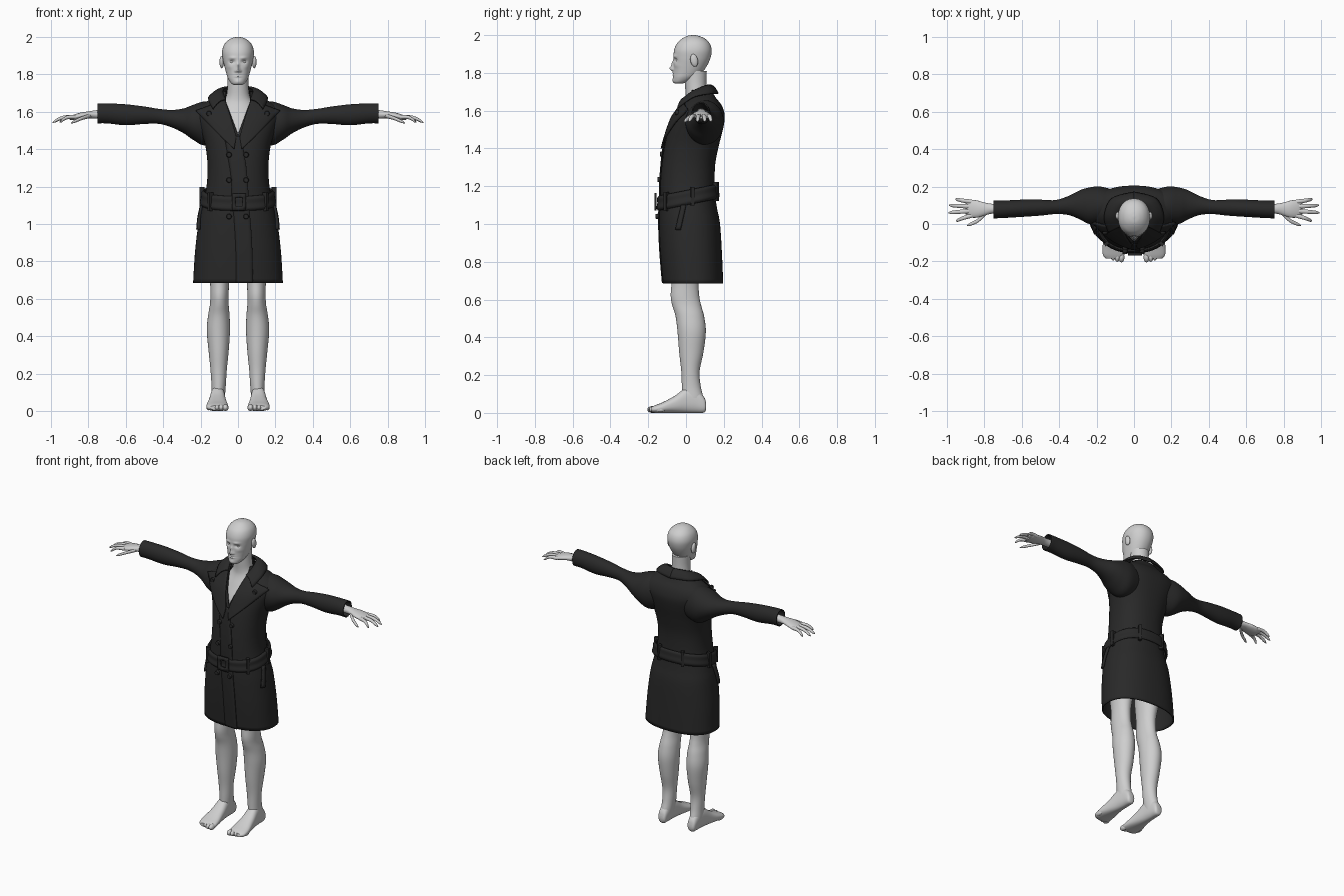
import bpy, bmesh, math
from mathutils import Vector, Matrix
from mathutils.bvhtree import BVHTree

cube = bpy.data.objects.get("Cube")
if cube:
    bpy.data.objects.remove(cube)


def material(name, value):
    m = bpy.data.materials.new(name)
    m.use_nodes = True
    m.diffuse_color = (value, value, value, 1)
    m.node_tree.nodes["Principled BSDF"].inputs["Base Color"].default_value = (value, value, value, 1)
    return m


SKIN, CLOTH = material("pale skin", 0.62), material("black cloth", 0.022)


def spline(keys, u):
    """Catmull-Rom point at u (0..1) along the keys."""
    f = u * (len(keys) - 1)
    i = min(int(f), len(keys) - 2)
    t = f - i
    a, b, c, d = (keys[max(0, min(len(keys) - 1, i + k))] for k in (-1, 0, 1, 2))
    return [q + 0.5 * t * (r - p + t * (2*p - 5*q + 4*r - s + t * (3*(q - r) + s - p)))
            for p, q, r, s in zip(a, b, c, d)]


def finish(name, bm, mat, shell=0, angle=50):
    bmesh.ops.remove_doubles(bm, verts=bm.verts, dist=1e-5)
    bmesh.ops.recalc_face_normals(bm, faces=bm.faces)
    me = bpy.data.meshes.new(name)
    bm.to_mesh(me)
    bm.free()
    ob = bpy.data.objects.new(name, me)
    bpy.context.collection.objects.link(ob)
    me.materials.append(mat)
    bpy.ops.object.select_all(action="DESELECT")
    ob.select_set(True)
    bpy.context.view_layer.objects.active = ob
    bpy.ops.object.shade_smooth_by_angle(angle=math.radians(angle))
    if shell:
        mod = ob.modifiers.new("thickness", "SOLIDIFY")
        mod.thickness, mod.offset = abs(shell), (-1 if shell > 0 else 0)
    return ob


def loft(keys, axes="xyz", n=2.0, seg=48, sub=5, side=1, cap=True, gap=None, sculpt=None):
    """Skin superellipse rings; a key is (s, u low, u high, v low, v high)."""
    bm = bmesh.new()
    rings, count = [], (len(keys) - 1) * sub
    for k in range(count + 1):
        s, u0, u1, v0, v1 = spline(keys, k / count)
        start = gap(s, (u1 - u0) / 2, n) if gap else 0
        ring = []
        for j in range(seg + 1):
            t = start + (2 * math.pi - 2 * start) * j / seg
            a, b = math.sin(t), -math.cos(t)
            p = dict(zip(axes, (
                (u0 + u1) / 2 + (u1 - u0) / 2 * math.copysign(abs(a) ** (2 / n), a),
                (v0 + v1) / 2 + (v1 - v0) / 2 * math.copysign(abs(b) ** (2 / n), b), s)))
            co = Vector((p["x"] * side, p["y"], p["z"]))
            ring.append(bm.verts.new(sculpt(co) if sculpt else co))
        rings.append(ring)
    for a, b in zip(rings, rings[1:]):
        for j in range(seg):
            bm.faces.new((a[j], a[j + 1], b[j + 1], b[j]))
    if cap:
        bm.faces.new(rings[0][:-1])
        bm.faces.new(rings[-1][:-1])
    return bm


def sheet(name, fn, nu, nv, shell):
    bm = bmesh.new()
    g = [[bm.verts.new(fn(i / nu, j / nv)) for j in range(nv + 1)] for i in range(nu + 1)]
    for i in range(nu):
        for j in range(nv):
            bm.faces.new((g[i][j], g[i + 1][j], g[i + 1][j + 1], g[i][j + 1]))
    return finish(name, bm, CLOTH, -shell)


def upright(rows):
    """Rows of (z, half width, front y, back y) as loft keys."""
    return [(z, -r, r, f, b) for z, r, f, b in rows]


# Coat body, open in a V above the chest
COAT = upright([(.685, .24, -.122, .197), (.85, .23, -.136, .19), (1.0, .212, -.142, .18),
                (1.08, .195, -.14, .165), (1.14, .18, -.136, .156), (1.22, .166, -.135, .152),
                (1.32, .163, -.127, .155), (1.42, .175, -.112, .175), (1.5, .2, -.092, .195),
                (1.56, .222, -.07, .205), (1.6, .228, -.045, .2), (1.635, .2, -.02, .185),
                (1.665, .15, 0, .16), (1.69, .098, .005, .145), (1.71, .078, .008, .13)])


def neckline(z, r, n):
    w = max(0, min(.067, .067 * (z - 1.48) / .18))
    return math.asin(min(.9, w / r) ** (n / 2))


SLEEVE = [(.1, .02, .18, 1.44, 1.65), (.18, 0, .2, 1.42, 1.655), (.24, 0, .195, 1.45, 1.637),
          (.29, .025, .18, 1.485, 1.618), (.35, .048, .15, 1.515, 1.61), (.42, .053, .128, 1.535, 1.615),
          (.5, .045, .13, 1.535, 1.628), (.6, .038, .13, 1.528, 1.64), (.7, .032, .125, 1.538, 1.645),
          (.752, .03, .125, 1.538, 1.645)]
trees = []
for bm in [loft(COAT, n=2.3)] + [loft(SLEEVE, "yzx", side=s) for s in (1, -1)]:
    trees.append(BVHTree.FromBMesh(bm))
    bm.free()


def on_coat(origin, direction, lift):
    """Point on the coat's outer surface, lifted towards the origin."""
    o, d = Vector(origin), Vector(direction)
    hits = [h[3] for h in (t.ray_cast(o, d) for t in trees) if h[0]]
    return o + d * (min(hits, default=1) - lift)


def front(x, z, lift):
    return on_coat((x, -1, z), (0, 1, 0), lift)


finish("coat_body", loft(COAT, n=2.3, seg=72, cap=False, gap=neckline), CLOTH, .008)

# Neck and chest
finish("neck_and_chest", loft(upright([
    (1.4, .13, -.09, .12), (1.5, .15, -.07, .15), (1.58, .13, -.035, .15), (1.64, .09, -.008, .13),
    (1.68, .064, -.002, .112), (1.74, .056, -.006, .108), (1.81, .056, -.01, .11)])), SKIN)

# Head with sculpted face: (x, z, width, height, push)
FACE = [(0, 1.822, .011, .012, .02), (0, 1.845, .008, .018, .011), (0, 1.789, .02, .004, .005),
        (0, 1.801, .018, .004, .005), (0, 1.76, .018, .012, .005), (.013, 1.817, .006, .006, .006),
        (.032, 1.868, .015, .009, -.011), (.03, 1.888, .018, .007, .005), (.045, 1.84, .015, .012, .003)]


def face(co):
    if co.y < 0.02:
        for x, z, w, h, push in FACE:
            for sx in ((1, -1) if x else (1,)):
                co.y -= push * math.exp(-((co.x - sx * x) / w) ** 2 - ((co.z - z) / h) ** 2)
    return co


finish("head", loft(upright([
    (1.743, .02, -.058, -.02), (1.752, .036, -.066, .01), (1.775, .052, -.068, .055),
    (1.8, .061, -.066, .085), (1.84, .072, -.066, .112), (1.88, .081, -.066, .13),
    (1.92, .085, -.063, .136), (1.955, .076, -.048, .126), (1.98, .056, -.022, .102),
    (1.995, .03, .005, .07), (2.0, .006, .033, .045)]), n=2.15, seg=128, sub=9, sculpt=face), SKIN)


def blob(name, centre, radii, tilt=0):
    bm = bmesh.new()
    bmesh.ops.create_uvsphere(bm, u_segments=20, v_segments=12, radius=1, matrix=Matrix.Translation(centre)
                              @ Matrix.Rotation(tilt, 4, "X") @ Matrix.Diagonal((*radii, 1)))
    finish(name, bm, SKIN)


FINGERS = {"index": (.046, .952, .016), "middle": (.07, .992, .06),
           "ring": (.093, .99, .1), "little": (.118, .955, .133)}
for s, label in ((1, "left"), (-1, "right")):
    # Ears and eyes
    blob(label + "_ear", (s * .087, .043, 1.866), (.012, .02, .034), .2)
    blob(label + "_eye", (s * .032, -.04, 1.867), (.013, .013, .011))

    # Sleeves and hands
    finish(label + "_sleeve", loft(SLEEVE, "yzx", side=s, cap=False), CLOTH, .007)
    finish(label + "_hand", loft([
        (.7, .055, .108, 1.562, 1.612), (.76, .055, .108, 1.563, 1.608), (.8, .045, .115, 1.565, 1.602),
        (.84, .034, .126, 1.56, 1.596), (.88, .036, .13, 1.555, 1.584), (.9, .05, .122, 1.558, 1.574)],
        "yzx", seg=28, side=s), SKIN)
    paths = {f: ((.865, y, 1.572), ((.88 + x) / 2, (y + ty) / 2, 1.569), (x, ty, 1.543))
             for f, (y, x, ty) in FINGERS.items()}
    paths["thumb"] = ((.785, .065, 1.58), (.835, .018, 1.565), (.893, -.008, 1.54))
    for finger, path in paths.items():
        keys = []
        for k, r in enumerate((.012, .0125, .0115, .011, .01, .0085, .002)):
            x, y, z = spline(path, k / 6)
            keys.append((x, y - r, y + r, z - r * .9, z + r * .9))
        finish(f"{label}_{finger}_finger", loft(keys, "yzx", seg=14, sub=3, side=s), SKIN)

    # Legs, feet and toes
    finish(label + "_leg", loft([
        (1.0, .02, .18, -.09, .12), (.82, .035, .165, -.085, .09), (.7, .047, .15, -.077, .068),
        (.62, .05, .148, -.081, .07), (.57, .05, .15, -.073, .08), (.51, .045, .16, -.055, .096),
        (.43, .043, .167, -.045, .105), (.32, .05, .157, -.036, .092), (.22, .06, .147, -.025, .072),
        (.14, .065, .142, -.022, .078), (.08, .07, .142, -.02, .092), (.04, .075, .138, -.01, .09)],
        side=s), SKIN)
    finish(label + "_foot", loft([
        (.107, .09, .125, .02, .05), (.095, .08, .135, .002, .085), (.05, .074, .141, 0, .13),
        (0, .07, .147, 0, .132), (-.06, .063, .157, 0, .09), (-.12, .054, .168, 0, .058),
        (-.165, .052, .166, 0, .04), (-.185, .06, .15, .005, .03)], "xzy", 2.4, side=s), SKIN)
    for i in range(5):
        blob(f"{label}_toe_{i + 1}", (s * (.067 + .0225 * i), -.178 + .0025 * i * i, .018),
             (.016 - .0012 * i, .027, .018 - .001 * i))

    # Lapels and collar halves
    inner = ((.01, 1.465), (.035, 1.56), (.068, 1.662))
    outer = ((.02, 1.4), (.12, 1.495), (.225, 1.605))

    def lapel(u, v):
        x, z = Vector(spline(inner, u)).lerp(Vector(spline(outer, u)), v)
        return front(s * x, z, .009 + .006 * v)
    sheet(label + "_lapel", lapel, 18, 10, .008)

    neck = ((.066, -.008, 1.665), (.08, .045, 1.705), (.062, .1, 1.73), (0, .122, 1.735))
    fall = ((.135, -.045, 1.615), (.158, .04, 1.672), (.118, .135, 1.69), (0, .17, 1.69))

    def collar(u, v):
        p = Vector(spline(neck, u)).lerp(Vector(spline(fall, u)), v)
        p.x *= s
        p.z += .014 * math.sin(math.pi * v)
        return p
    sheet(label + "_collar", collar, 18, 6, .008)

    # Slanted pocket welts
    sheet(label + "_pocket", lambda u, v: on_coat(
        (s, -.055 + .03 * u + .026 * v, .97 + .13 * u), (-s, 0, 0), .008), 8, 2, .012)

# Overlapping front edge
edge = ((.015, 1.47), (.045, 1.3), (.06, 1.1), (.075, .9), (.08, .682))


def placket(u, v):
    x, z = spline(edge, u)
    return front(x - .09 * (1 - v), max(z, .687), -.003 + .011 * v)


sheet("front_overlap", placket, 30, 5, .006)

# Belt tilted down towards the front, with loops and buckle
def tilt(co):
    co.z += .2 * co.y
    return co


BELT = upright([(1.1, .195, -.148, .172), (1.115, .203, -.156, .178), (1.14, .197, -.152, .174),
                (1.165, .195, -.153, .172), (1.178, .183, -.144, .163)])
finish("belt", loft(BELT, n=2.3, seg=64, cap=False, sculpt=tilt), CLOTH, .01)
for i, deg in enumerate((52, 97, 150, 210, 263, 308)):
    t = math.radians(deg)
    d = Vector((math.sin(t), -math.cos(t), 0))
    hit = on_coat(d + Vector((0, .01, 1.14)), -d, .014)
    bm = bmesh.new()
    bmesh.ops.create_cube(bm, size=1, matrix=Matrix.Translation((hit.x, hit.y, 1.14 + .2 * hit.y))
                          @ Matrix.Rotation(t, 4, "Z") @ Matrix.Diagonal((.018, .026, .1, 1)))
    finish(f"belt_loop_{i + 1}", bm, CLOTH, angle=30)

bm = bmesh.new()
bmesh.ops.create_grid(bm, x_segments=4, y_segments=4, size=.5, matrix=Matrix.Translation((.005, -.162, 1.118))
                      @ Matrix.Rotation(math.pi / 2, 4, "X") @ Matrix.Diagonal((.075, .092, 1, 1)))
middle = [f for f in bm.faces if (f.calc_center_median() - Vector((.005, -.162, 1.118))).length < .022]
bmesh.ops.delete(bm, geom=middle, context="FACES")
finish("buckle", bm, CLOTH, -.012, 30)

# Buttons
spots = [(x, z) for z in (1.37, 1.235, 1.04) for x in (-.048, .043)] + [(-.155, 1.59), (.155, 1.59)]
for i, (x, z) in enumerate(spots):
    bm = bmesh.new()
    bmesh.ops.create_cone(bm, cap_ends=True, segments=20, radius1=.015, radius2=.012, depth=.014,
                          matrix=Matrix.Translation(front(x, z, .014 if z < 1.5 else .022))
                          @ Matrix.Rotation(math.pi / 2, 4, "X"))
    finish(f"button_{i + 1}", bm, CLOTH, angle=30)
